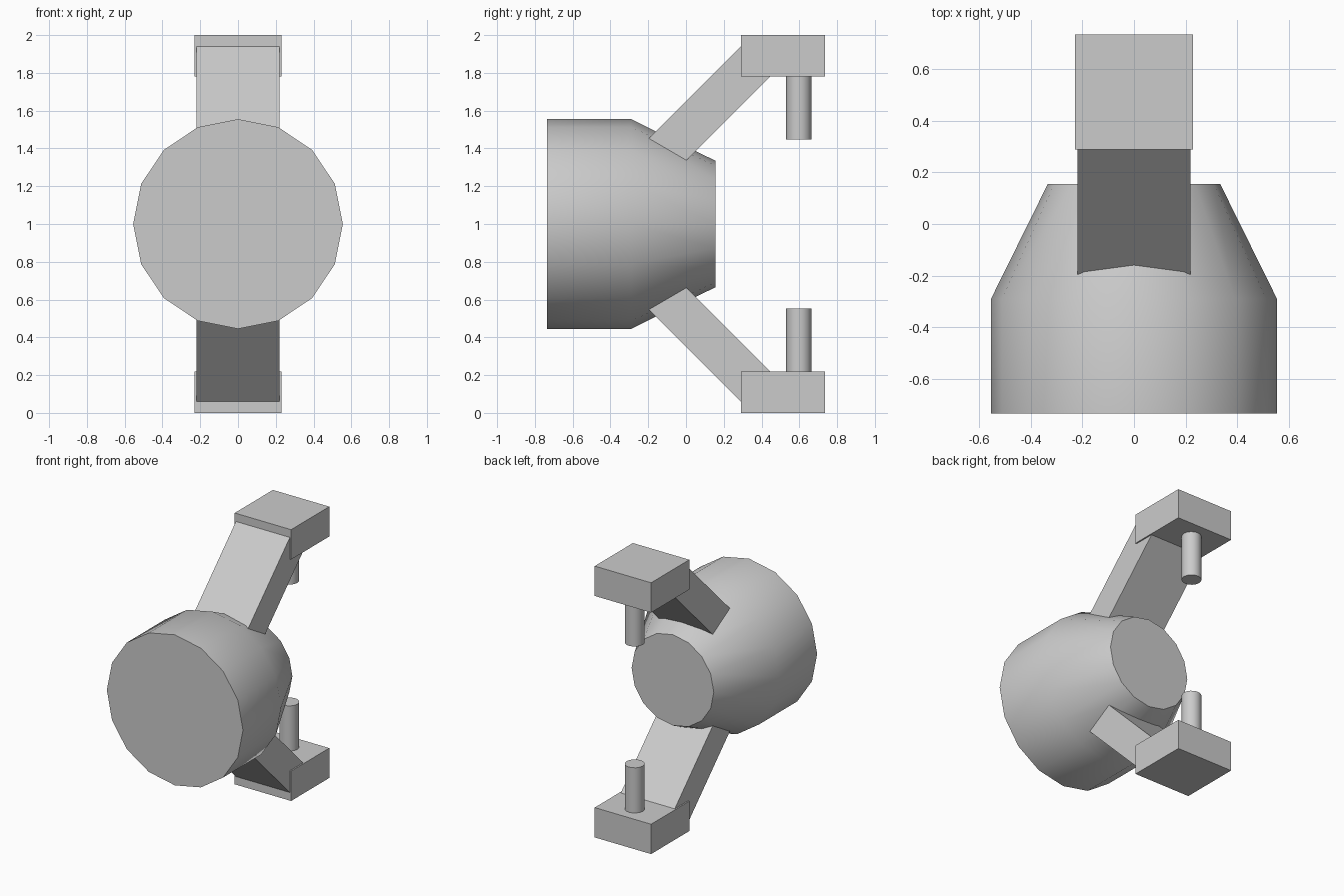
import bpy, bmesh, math
from mathutils import Matrix, Vector

cube = bpy.data.objects.get("Cube")
if cube:
    bpy.data.objects.remove(cube, do_unlink=True)

grey = bpy.data.materials.new("plain_grey")
grey.use_nodes = True
colour = (0.6, 0.6, 0.6, 1)
grey.diffuse_color = colour
grey.node_tree.nodes["Principled BSDF"].inputs["Base Color"].default_value = colour


def finish(name, bm, smooth=False):
    bmesh.ops.recalc_face_normals(bm, faces=bm.faces)
    mesh = bpy.data.meshes.new(name)
    bm.to_mesh(mesh)
    bm.free()
    mesh.materials.append(grey)
    obj = bpy.data.objects.new(name, mesh)
    bpy.context.collection.objects.link(obj)
    if smooth:
        bpy.ops.object.select_all(action='DESELECT')
        obj.select_set(True)
        bpy.context.view_layer.objects.active = obj
        bpy.ops.object.shade_smooth_by_angle(angle=math.radians(30))
    return obj


def box(name, centre, size, tilt=0):
    bm = bmesh.new()
    place = (Matrix.Translation(centre) @ Matrix.Rotation(tilt, 4, 'X')
             @ Matrix.Diagonal((*size, 1)))
    bmesh.ops.create_cube(bm, size=1, matrix=place)
    return finish(name, bm)


# Drum: sixteen-sided body along y, tapering to the back
bm = bmesh.new()
sides = 16
rings = []
for y, radius in ((-0.735, 0.555), (-0.29, 0.555), (0.155, 0.335)):
    angles = [math.tau * i / sides for i in range(sides)]
    rings.append([bm.verts.new((radius * math.sin(a), y, 1 + radius * math.cos(a)))
                  for a in angles])
for a, b in zip(rings, rings[1:]):
    for i in range(sides):
        j = (i + 1) % sides
        bm.faces.new((a[i], a[j], b[j], b[i]))
bm.faces.new(rings[0])
bm.faces.new(rings[-1])
finish("tapered_body", bm, smooth=True)

# Upper and lower sets: slanted arm, end block and inward pin
for label, s in (("upper", 1), ("lower", -1)):
    start, end = Vector((0, -0.24, 1 + s * 0.2525)), Vector((0, 0.39, 1 + s * 0.8825))
    box(label + "_arm", (start + end) / 2, (0.44, (end - start).length, 0.223),
        s * math.radians(45))
    box(label + "_block", (0, 0.5125, 1 + s * 0.89), (0.46, 0.445, 0.22))
    bm = bmesh.new()
    bmesh.ops.create_cone(bm, cap_ends=True, segments=16, radius1=0.067, radius2=0.067,
                          depth=0.36,
                          matrix=Matrix.Translation((0, 0.5975, 1 + s * 0.627)))
    finish(label + "_pin", bm, smooth=True)
